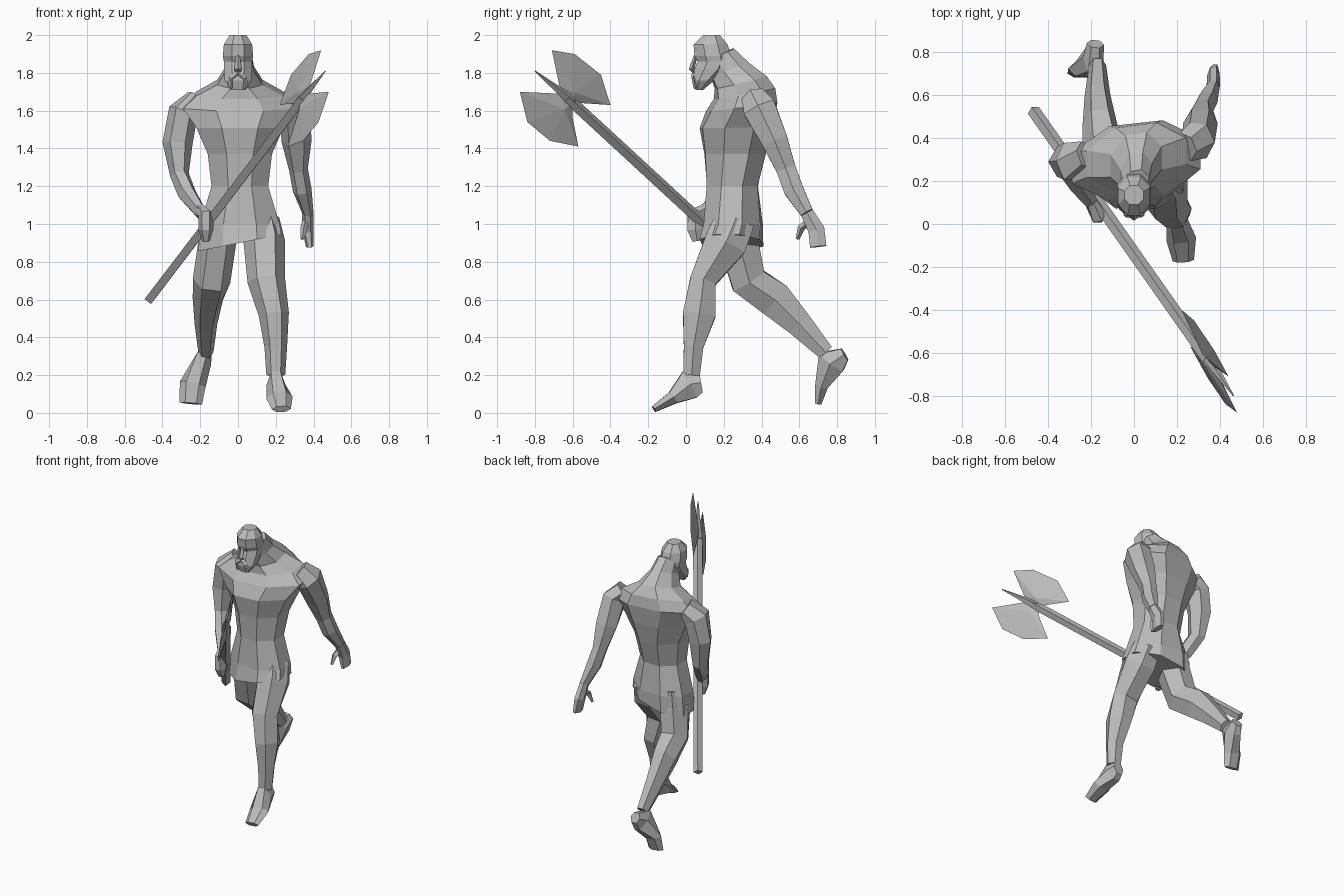
import bpy
import bmesh
from math import cos, sin, pi
from mathutils import Vector

default_cube = bpy.data.objects.get("Cube")
if default_cube:
    bpy.data.objects.remove(default_cube, do_unlink=True)

stone = bpy.data.materials.new("stone grey")
stone.use_nodes = True
colour = (.5, .5, .5, 1)
stone.diffuse_color = colour
stone.node_tree.nodes["Principled BSDF"].inputs["Base Color"].default_value = colour


def finish(name, bm):
    """Turn a bmesh into a flat shaded object."""
    bmesh.ops.recalc_face_normals(bm, faces=bm.faces)
    mesh = bpy.data.meshes.new(name)
    bm.to_mesh(mesh)
    bm.free()
    mesh.materials.append(stone)
    part = bpy.data.objects.new(name, mesh)
    bpy.context.collection.objects.link(part)


def skin(name, rings):
    """Join equal rings of points with side faces and close both ends."""
    bm = bmesh.new()
    loops = [[bm.verts.new(point) for point in ring] for ring in rings]
    for lower, upper in zip(loops, loops[1:]):
        for i in range(len(lower)):
            bm.faces.new((lower[i - 1], lower[i], upper[i], upper[i - 1]))
    bm.faces.new(loops[0])
    bm.faces.new(loops[-1])
    finish(name, bm)


def stack(name, rows, bend, sides=8):
    """Level rings given as height, half width, front and back; bend moves each point."""
    rings = []
    for height, half, front, back in rows:
        ring = []
        for i in range(sides):
            angle = 2 * pi * (i + .5) / sides
            across = half * cos(angle) / cos(pi / sides)
            forward = (back - front) / 2 * sin(angle) / cos(pi / sides)
            ring.append(Vector((across, (front + back) / 2 + forward, height))
                        + bend(height, across, forward))
        rings.append(ring)
    skin(name, rings)


def limb(name, path, sides=6, turn=0):
    """Tube through points given as x, y, z, half width and, if not round, half depth."""
    centres = [Vector(row[:3]) for row in path]
    rings = []
    for k, (centre, (*_, width, depth)) in enumerate(zip(centres, path)):
        ahead = centres[min(k + 1, len(path) - 1)]
        along = (ahead - centres[max(k - 1, 0)]).normalized()
        side = Vector((1, 0, 0))
        side = (side - along * side.dot(along)).normalized()
        up = along.cross(side)
        angles = [2 * pi * i / sides + turn for i in range(sides)]
        rings.append([centre + side * width * cos(a) + up * depth * sin(a)
                      for a in angles])
    skin(name, rings)


def stride(height, across, forward):
    """Shoulders twist against the hips, the hem slants and the neck leans."""
    slant = max(0, 1 - height) * 2 * across
    lean = max(0, height - 1.5) * forward
    return Vector((.01, (height - 1.25) * .3 * across, slant + lean))


def upright(height, across, forward):
    return Vector((0, 0, 0))


# Torso and short skirt, from hem to neck
stack("torso", [
    (.9, .22, .08, .4), (1, .21, .1, .4), (1.2, .15, .11, .38),
    (1.37, .17, .1, .42), (1.51, .23, .08, .45), (1.62, .3, .12, .47),
    (1.69, .23, .16, .46), (1.75, .12, .16, .42), (1.82, .075, .13, .33),
    (1.9, .06, .11, .25)], stride)

# Head, tapering into the beard
stack("head", [
    (1.71, .04, .05, .09), (1.76, .07, .035, .15), (1.82, .075, .045, .22),
    (1.86, .075, .06, .24), (1.89, .08, .045, .24), (1.95, .075, .04, .22),
    (2, .045, .09, .18)], upright)
limb("nose", [(0, .05, 1.89, .01, .01), (0, .03, 1.82, .02, .015),
              (0, .05, 1.8, .015, .01)], 4)
for name, s in (("left_moustache", 1), ("right_moustache", -1)):
    limb(name, [(0, .04, 1.8, .01, .01), (s * .035, .04, 1.77, .015, .01),
                (s * .04, .05, 1.72, .01, .01)], 4)

# Left arm swinging back
limb("left_arm", [
    (.24, .36, 1.67, .07, .07), (.3, .39, 1.61, .08, .1),
    (.31, .47, 1.44, .08, .08), (.32, .53, 1.29, .05, .06),
    (.34, .57, 1.18, .05, .06), (.37, .64, 1.06, .03, .04)])
limb("left_hand", [
    (.37, .64, 1.06, .03, .04), (.37, .69, .97, .03, .05), (.38, .7, .88, .02, .05)])
limb("left_thumb", [(.36, .66, 1.02, .02, .02), (.35, .61, .98, .02, .02),
                    (.34, .59, .92, .01, .01)], 4)

# Right arm bent forward around the shaft
limb("right_arm", [
    (-.22, .32, 1.65, .07, .07), (-.29, .29, 1.59, .08, .1),
    (-.32, .29, 1.43, .08, .08), (-.31, .27, 1.26, .05, .07),
    (-.27, .2, 1.16, .05, .06), (-.19, .09, 1.05, .03, .04)])
limb("right_hand", [
    (-.2, .1, 1.08, .03, .03), (-.17, .05, 1.05, .04, .05),
    (-.17, .05, .97, .04, .05), (-.17, .06, .91, .02, .03)])

# Left leg stepping forward
limb("left_leg", [
    (.12, .26, 1.02, .1, .12), (.14, .21, .9, .11, .13), (.15, .09, .7, .1, .08),
    (.19, .07, .52, .08, .1), (.2, .04, .35, .06, .06), (.2, .03, .2, .05, .05)])
limb("left_foot", [
    (.2, .08, .16, .04, .06), (.2, .02, .15, .05, .09),
    (.22, -.07, .08, .07, .04), (.23, -.17, .02, .05, .02)])

# Right leg trailing, heel lifted
limb("right_leg", [
    (-.1, .27, 1.02, .09, .12), (-.11, .28, .9, .1, .12), (-.14, .33, .7, .1, .11),
    (-.16, .47, .6, .08, .11), (-.17, .6, .47, .06, .08), (-.17, .74, .32, .04, .05)])
limb("right_foot", [
    (-.18, .84, .31, .04, .04), (-.19, .77, .27, .05, .09),
    (-.24, .72, .15, .07, .04), (-.25, .7, .05, .06, .02)])


# Axe: every part lies in one slanted plane
def on_plane(y, z):
    return Vector((-.325 - .51 * y + .21 * z, y, z))


normal = Vector((1, .51, -.21)).normalized()


def blade(name, outline, middle):
    """Flat outline with a raised ridge point on both faces."""
    bm = bmesh.new()
    rim = [bm.verts.new(on_plane(*corner)) for corner in outline]
    for offset in (-.02, .02):
        peak = bm.verts.new(on_plane(*middle) + normal * offset)
        for i in range(len(rim)):
            bm.faces.new((rim[i - 1], rim[i], peak))
    finish(name, bm)


limb("axe_shaft", [(*on_plane(.53, .6), .03, .03),
                   (*on_plane(-.63, 1.67), .03, .03)], 4, .3)
limb("axe_spike", [(*on_plane(-.6, 1.65), .03, .03),
                   (*on_plane(-.8, 1.81), .003, .003)], 4, .3)
blade("upper_axe_blade", [
    (-.71, 1.92), (-.59, 1.9), (-.45, 1.79), (-.4, 1.63), (-.55, 1.64),
    (-.6, 1.64), (-.67, 1.73)], (-.6, 1.7))
blade("lower_axe_blade", [
    (-.88, 1.7), (-.84, 1.54), (-.72, 1.44), (-.57, 1.41), (-.6, 1.56),
    (-.6, 1.64), (-.67, 1.69)], (-.65, 1.61))
